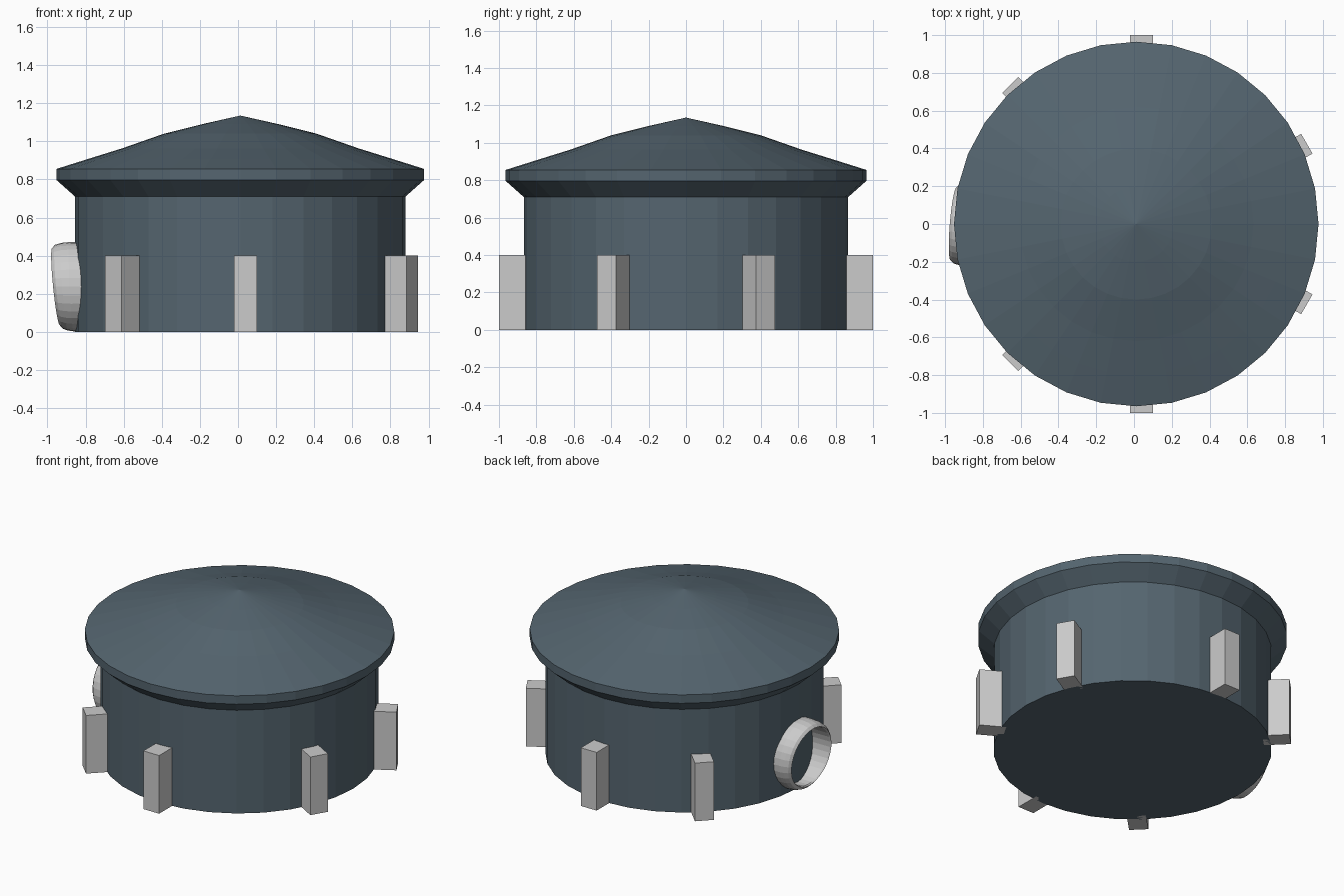
import bpy, bmesh, math
from mathutils import Matrix, Vector

if "Cube" in bpy.data.objects:
    bpy.data.objects.remove(bpy.data.objects["Cube"])

SIDES = 32


def finish(name, bm, color=None):
    bmesh.ops.recalc_face_normals(bm, faces=bm.faces)
    mesh = bpy.data.meshes.new(name)
    bm.to_mesh(mesh)
    bm.free()
    obj = bpy.data.objects.new(name, mesh)
    bpy.context.collection.objects.link(obj)
    if color:
        mat = bpy.data.materials.new(name + "_paint")
        mat.diffuse_color = color
        mat.use_nodes = True
        mat.node_tree.nodes["Principled BSDF"].inputs["Base Color"].default_value = mat.diffuse_color
        mesh.materials.append(mat)
    return obj


def lathe(profile, closed=False):
    """Revolve (radius, height) points around z."""
    bm = bmesh.new()
    verts = [bm.verts.new((r, 0, z)) for r, z in profile]
    pairs = list(zip(verts, verts[1:]))
    if closed:
        pairs.append((verts[-1], verts[0]))
    edges = [bm.edges.new(p) for p in pairs]
    bmesh.ops.spin(bm, geom=verts + edges, axis=(0, 0, 1), cent=(0, 0, 0),
                   angle=math.tau, steps=SIDES, use_duplicate=False)
    bmesh.ops.remove_doubles(bm, verts=bm.verts, dist=0.0005)
    return bm


SLATE = (0.09, 0.13, 0.16, 1)

# Round tank wall with overhanging eave and shallow conical roof
tank = finish("tank_and_roof", lathe([
    (0, 0), (0.867, 0), (0.867, 0.71), (0.965, 0.797), (0.965, 0.855),
    (0.80, 0.907), (0.62, 0.963), (0.40, 1.04), (0.20, 1.09), (0, 1.135)]), SLATE)
tank.location.x = 0.012


# Buttress posts: outer face centre and facing angle
def post(name, x, y, angle, depth=0.17):
    bm = bmesh.new()
    bmesh.ops.create_cube(bm, size=1, matrix=(
        Matrix.Translation((x, y, 0.2))
        @ Matrix.Rotation(math.radians(angle), 4, 'Z')
        @ Matrix.Translation((-depth / 2, 0, 0))
        @ Matrix.Diagonal((depth, 0.12, 0.4, 1))))
    finish(name, bm)


for side, s in (("back", 1), ("front", -1)):
    post(side + "_post", 0.04, s * 1.0, s * 90)
    post(side + "_right_post", 0.915, s * 0.425, s * 30)
    post(side + "_left_post", -0.655, s * 0.735, s * 135)

# Open inlet ring on the left, its lip slightly slanted
ring = lathe([(0.233, 0.80), (0.234, 0.875), (0.230, 0.91), (0.220, 0.94),
              (0.203, 0.955), (0.197, 0.945), (0.195, 0.80)], closed=True)
for v in ring.verts:
    a, b, out = v.co
    y, dz = a * 0.95, b
    slant = (0.08 * y - 0.1 * dz) * (out - 0.80) / 0.155
    v.co = Vector((-out + slant, y, 0.237 + dz))
finish("inlet_ring", ring)
